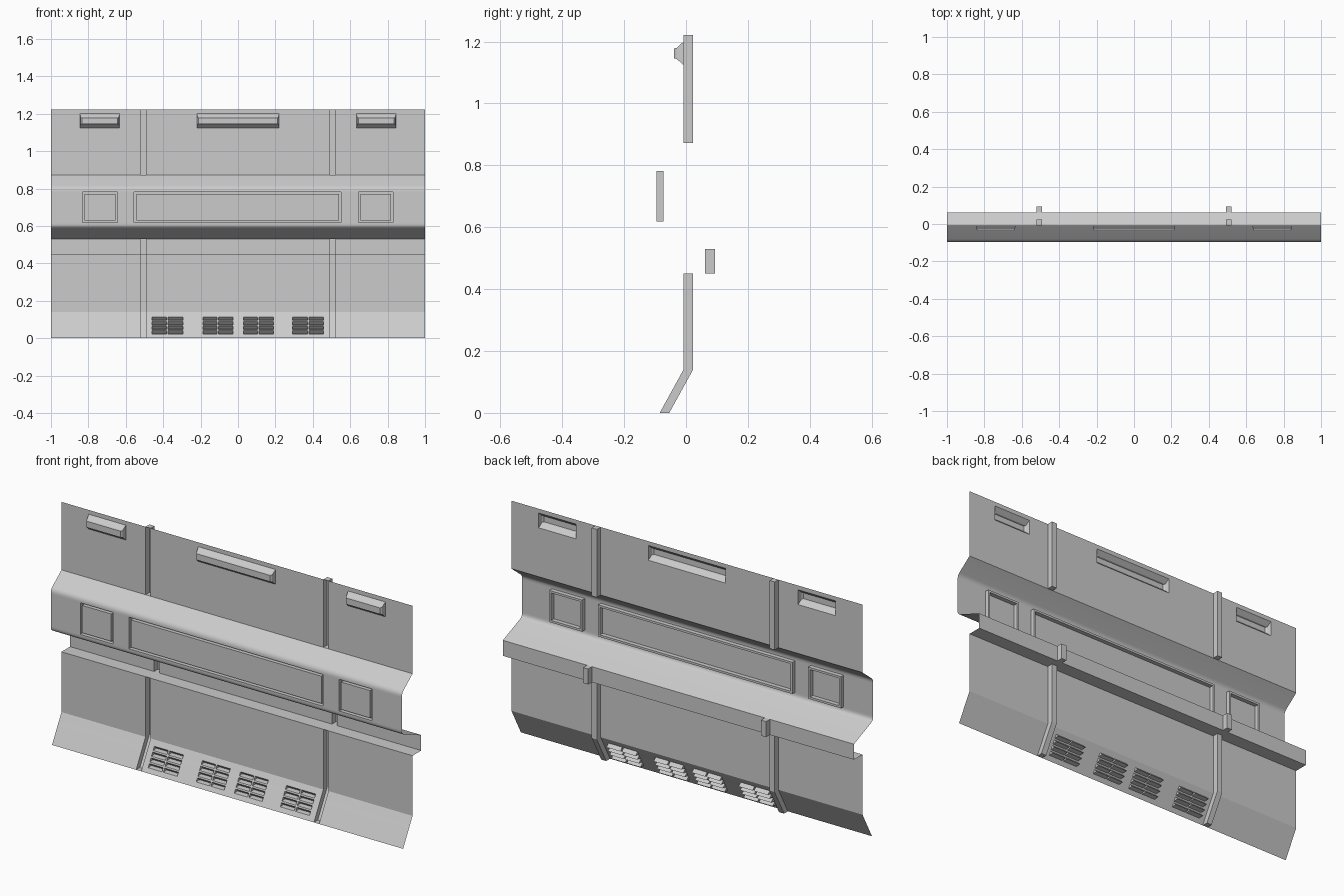
import bpy
from mathutils import Vector

if "Cube" in bpy.data.objects:
    bpy.data.objects.remove(bpy.data.objects["Cube"])

FRONT, WALL, BACK, DEEP = -0.095, -0.008, 0.062, 0.031   # y levels, groove depth
KICK_Y, KICK_Z = -0.085, 0.14                            # flared skirt at the bottom


def make(name, faces, smooth=False):
    verts, index, polys = [], {}, []
    for f in faces:
        poly = []
        for p in f:
            k = tuple(round(c, 5) for c in p)
            if k not in index:
                index[k] = len(verts)
                verts.append(k)
            poly.append(index[k])
        polys.append(poly)
    me = bpy.data.meshes.new(name)
    me.from_pydata(verts, [], polys)
    ob = bpy.data.objects.new(name, me)
    bpy.context.collection.objects.link(ob)
    if smooth:
        bpy.ops.object.select_all(action='DESELECT')
        bpy.context.view_layer.objects.active = ob
        ob.select_set(True)
        bpy.ops.object.shade_smooth_by_angle(angle=0.35)
    return ob


def fillet(a, corner, b, r, n=5):
    """Rounded corner of a (y, z) profile."""
    a, c, b = Vector(a), Vector(corner), Vector(b)
    p, q = c + (a - c).normalized() * r, c + (b - c).normalized() * r
    return [tuple(p.lerp(c, i / n).lerp(c.lerp(q, i / n), i / n)) for i in range(n + 1)]


def rect(x0, x1, z0, z1, y, ix=0, iz=0):
    x0, x1, z0, z1 = x0 + ix, x1 - ix, z0 + iz, z1 - iz
    return [(x0, y, z0), (x1, y, z0), (x1, y, z1), (x0, y, z1)]


def loft(loops):
    faces = [loops[-1]]
    for a, b in zip(loops, loops[1:]):
        faces += [(a[i], a[(i + 1) % 4], b[(i + 1) % 4], b[i]) for i in range(4)]
    return faces


def sheet(profile, holes):
    """Extrude a profile along x, leaving out rectangular holes (x0, x1, z0, z1)."""
    xs = sorted({-1.0, 1.0} | {round(x, 5) for h in holes for x in h[:2]})
    zs = sorted({round(z, 5) for h in holes for z in h[2:]})
    pts = [profile[0]]
    for (ya, za), (yb, zb) in zip(profile, profile[1:]):
        pts += [(ya + (yb - ya) * (z - za) / (zb - za), z) for z in zs
                if za + 1e-4 < z < zb - 1e-4]
        pts.append((yb, zb))
    faces = []
    for (ya, za), (yb, zb) in zip(pts, pts[1:]):
        zc = (za + zb) / 2
        for x0, x1 in zip(xs, xs[1:]):
            xc = (x0 + x1) / 2
            if not any(h[0] < xc < h[1] and h[2] + 1e-4 < zc < h[3] - 1e-4 for h in holes):
                faces.append(((x0, ya, za), (x1, ya, za), (x1, yb, zb), (x0, yb, zb)))
    return faces


def channel(x0, x1, profile, top_cap=True):
    """Groove sunk back from the wall along a profile."""
    P = lambda x, p, d: (x, p[0] + d, p[1])
    faces = []
    for a, b in zip(profile, profile[1:]):
        faces += [(P(x0, a, DEEP), P(x1, a, DEEP), P(x1, b, DEEP), P(x0, b, DEEP)),
                  (P(x0, a, 0), P(x0, a, DEEP), P(x0, b, DEEP), P(x0, b, 0)),
                  (P(x1, b, 0), P(x1, b, DEEP), P(x1, a, DEEP), P(x1, a, 0))]
    a, b = profile[0], profile[-1]
    faces.append((P(x0, a, 0), P(x1, a, 0), P(x1, a, DEEP), P(x0, a, DEEP)))
    if top_cap:
        faces.append((P(x0, b, DEEP), P(x1, b, DEEP), P(x1, b, 0), P(x0, b, 0)))
    return faces


def kick_y(z):
    return KICK_Y + (WALL - KICK_Y) * z / KICK_Z


# wall profile, bottom to top
ledge_top, low, high, upper = (BACK, 0.53), (FRONT, 0.593), (FRONT, 0.804), (WALL, 0.872)
profile = [(KICK_Y, 0), (WALL, KICK_Z), (WALL, 0.45), (BACK, 0.45), ledge_top,
           *fillet(ledge_top, low, high, 0.018), *fillet(low, high, upper, 0.018),
           upper, (WALL, 1.222)]

holes = []

# vertical grooves
grooves = []
for x0, x1 in ((-0.521, -0.492), (0.492, 0.521)):
    for path, cap in (([(KICK_Y, 0), (WALL, KICK_Z), (WALL, 0.45)], False),
                      ([(BACK, 0.45), (BACK, 0.53)], True),
                      ([upper, (WALL, 1.222)], True)):
        grooves += channel(x0, x1, path, cap)
        holes.append((x0, x1, path[0][1], path[-1][1]))
make("seam_grooves", grooves)

# hollow raised handles near the top
handles = []
for x0, x1 in ((-0.845, -0.633), (-0.22, 0.22), (0.633, 0.845)):
    r = (x0, x1, 1.124, 1.2)
    holes.append(r)
    handles += loft([rect(*r, WALL), rect(*r, -0.03, 0.004, 0.02),
                     rect(*r, -0.038, 0.01, 0.022)])
make("handles", handles)

# grooved panel outlines on the bulge
frames = []
for x0, x1 in ((-0.832, -0.645), (-0.555, 0.552), (0.643, 0.83)):
    r = (x0, x1, 0.618, 0.781)
    holes.append(r)
    frames += loft([rect(*r, FRONT), rect(*r, FRONT + 0.022),
                    rect(*r, FRONT + 0.022, 0.011, 0.011), rect(*r, FRONT, 0.011, 0.011)])
make("panel_outlines", frames)

# louvre vents in the skirt: wedge pockets, deepest at the lower edge
vents = []
for gx in (-0.461, -0.187, 0.03, 0.292):
    w = 0.079 if abs(gx + 0.08) > 0.3 else 0.0755
    for col in range(2):
        x0 = gx + col * (w + 0.008)
        for row in range(4):
            z0 = 0.022 + row * 0.0245
            z1 = z0 + 0.018
            holes.append((x0, x0 + w, z0, z1))
            ya, yb = kick_y(z0), kick_y(z1)
            yd = ya + 0.026
            bl, br = (x0, ya, z0), (x0 + w, ya, z0)
            tl, tr = (x0, yb, z1), (x0 + w, yb, z1)
            dl, dr = (x0, yd, z0 + 0.002), (x0 + w, yd, z0 + 0.002)
            vents += [(bl, br, dr, dl), (dl, dr, tr, tl), (bl, dl, tl), (br, tr, dr)]
make("vents", vents)

# the wall itself
make("wall_sheet", sheet(profile, holes), smooth=True)
